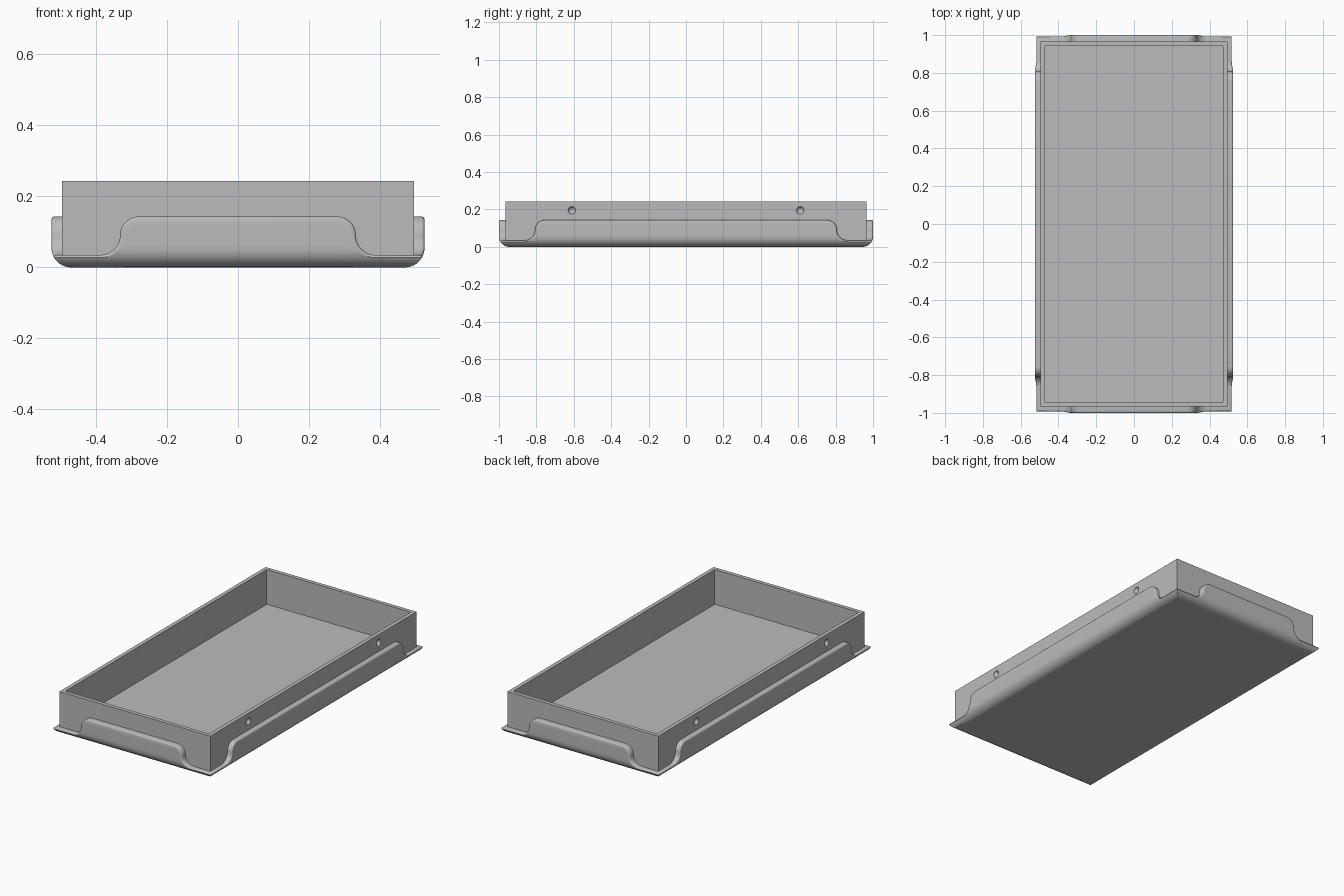
import bpy, bmesh
from math import sin, cos, pi, sqrt
from mathutils import Matrix

if "Cube" in bpy.data.objects:
    bpy.data.objects.remove(bpy.data.objects["Cube"])

HX, HY = 0.525, 1.0         # outer half size of the base
BX, BY = 0.495, 0.966       # outer half size of the box
TOP, FLOOR, WALL = 0.243, 0.037, 0.023
R, RIM, FLAP, FILLET = 0.055, 0.035, 0.143, 0.008

grey = bpy.data.materials.new("plain grey")
grey.use_nodes = True
colour = (0.5, 0.5, 0.5, 1)
grey.diffuse_color = colour
grey.node_tree.nodes["Principled BSDF"].inputs["Base Color"].default_value = colour


def finish(name, bm):
    bmesh.ops.remove_doubles(bm, verts=bm.verts, dist=0.0002)
    bmesh.ops.recalc_face_normals(bm, faces=bm.faces)
    mesh = bpy.data.meshes.new(name)
    bm.to_mesh(mesh)
    bm.free()
    mesh.materials.append(grey)
    obj = bpy.data.objects.new(name, mesh)
    bpy.context.collection.objects.link(obj)
    return obj


def smooth(obj):
    bpy.ops.object.select_all(action='DESELECT')
    obj.select_set(True)
    bpy.context.view_layer.objects.active = obj
    bpy.ops.object.shade_smooth_by_angle(angle=0.6)


def inset(z):
    # distance of the rounded skirt from the outer edge at height z
    return R - sqrt(max(0, R * R - (R - z) ** 2)) if z < R else 0


def flap_outline(length):
    # edge points with outward normals: flat, convex arc, concave arc, rim
    steps = 10
    mid = FLAP - 0.053
    half = [(length - 0.246 + 0.053 * sin(a), mid + 0.053 * cos(a), sin(a), cos(a))
            for a in (i * pi / 2 / steps for i in range(steps + 1))]
    low = mid - RIM
    half += [(length - 0.193 + low - low * cos(a), mid - low * sin(a), cos(a), sin(a))
             for a in (i * pi / 2 / steps for i in range(1, steps + 1))]
    half.append((length, RIM, 0, 1))
    return [(-t, z, -n, m) for t, z, n, m in reversed(half)] + half


def add_skirt_side(bm, length, depth, turn):
    # one side of the base, running along x and facing -y before turning
    columns = []
    for t, z, nt, nz in flap_outline(length):
        edge_t, edge_z = t - nt * FILLET, z - nz * FILLET
        section = []
        for k in range(13):
            h = edge_z * (1 - cos(k * pi / 24))
            section.append((edge_t, inset(h), h))
        base = inset(edge_z)
        for a in (pi / 6, pi / 3, pi / 2):
            f = FILLET * sin(a)
            section.append((edge_t + nt * f, base + FILLET * (1 - cos(a)), edge_z + nz * f))
        section.append((t, 0.042, z))
        # mitre the corners
        pts = [(max(-length + d, min(length - d, x)), d - depth, h) for x, d, h in section]
        columns.append([bm.verts.new(turn @ Matrix.Translation(p).translation) for p in pts])
    for a, b in zip(columns, columns[1:]):
        for i in range(len(a) - 1):
            bm.faces.new((a[i], b[i], b[i + 1], a[i + 1]))


# Base skirt with four raised flaps and a flat underside
bm = bmesh.new()
for i in range(4):
    length, depth = (HX, HY) if i % 2 == 0 else (HY, HX)
    add_skirt_side(bm, length, depth, Matrix.Rotation(i * pi / 2, 4, 'Z'))
x, y = HX - R, HY - R
bm.faces.new([bm.verts.new(p) for p in ((-x, -y, 0), (-x, y, 0), (x, y, 0), (x, -y, 0))])
smooth(finish("base_skirt", bm))

# Open box: nested rectangles joined from the underside to the inner floor
bm = bmesh.new()
loops = []
for d, z in ((0, 0.012), (0, TOP), (WALL, TOP), (WALL, FLOOR)):
    x, y = BX - d, BY - d
    loops.append([bm.verts.new((sx * x, sy * y, z))
                  for sx, sy in ((-1, -1), (1, -1), (1, 1), (-1, 1))])
for a, b in zip(loops, loops[1:]):
    for i in range(4):
        j = (i + 1) % 4
        bm.faces.new((a[i], a[j], b[j], b[i]))
bm.faces.new(loops[0])
bm.faces.new(loops[-1])
box = finish("tray_box", bm)

# Round dimples in the long walls
bm = bmesh.new()
for sx in (-1, 1):
    for sy in (-1, 1):
        place = Matrix.Translation((sx * (BX + 0.004), sy * 0.61, 0.195))
        bmesh.ops.create_uvsphere(bm, u_segments=24, v_segments=16, radius=0.021, matrix=place)
cutter = finish("dimple_cutter", bm)
cutter.hide_render = True
cutter.hide_viewport = True
cut = box.modifiers.new("dimples", 'BOOLEAN')
cut.operation = 'DIFFERENCE'
cut.solver = 'EXACT'
cut.object = cutter
bpy.context.view_layer.objects.active = box
bpy.ops.object.modifier_apply(modifier=cut.name)
bpy.data.objects.remove(cutter)
smooth(box)
